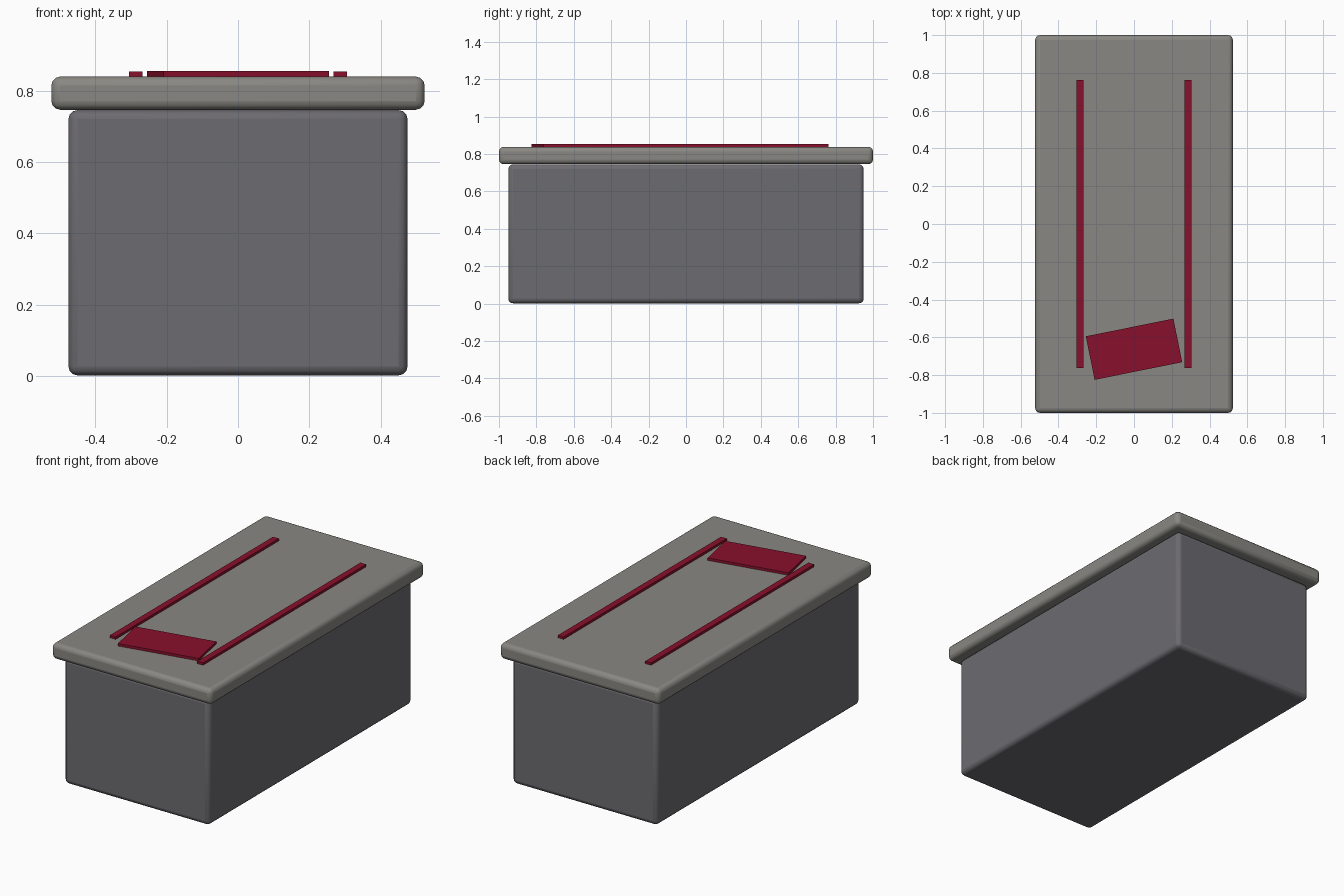
import bpy
from math import radians

if "Cube" in bpy.data.objects:
    bpy.data.objects.remove(bpy.data.objects["Cube"])


def material(name, rgb):
    m = bpy.data.materials.new(name)
    m.diffuse_color = (*rgb, 1)
    m.use_nodes = True
    m.node_tree.nodes["Principled BSDF"].inputs["Base Color"].default_value = m.diffuse_color
    return m


stone_dark = material("dark_stone", (0.15, 0.145, 0.16))
stone_light = material("light_stone", (0.25, 0.245, 0.225))
red = material("red_cloth", (0.25, 0.005, 0.025))


def box(name, size, base, mat, turn=0, bevel=0):
    """Box standing on its base point, optionally turned and with rounded edges."""
    x, y, z = base
    bpy.ops.mesh.primitive_cube_add(size=1, location=(x, y, z + size[2] / 2),
                                    rotation=(0, 0, radians(turn)))
    ob = bpy.context.object
    ob.name = name
    ob.scale = size
    bpy.ops.object.transform_apply(location=False, rotation=False, scale=True)
    ob.data.materials.append(mat)
    if bevel:
        mod = ob.modifiers.new("rounded_edges", 'BEVEL')
        mod.width = bevel
        mod.segments = 3
        bpy.ops.object.shade_smooth_by_angle(angle=radians(35))
    return ob


# Stone block and overhanging slab
box("block", (0.95, 1.9, 0.743), (0, 0, 0.002), stone_dark, bevel=0.025)
box("top_slab", (1.046, 2.0, 0.093), (0, 0, 0.746), stone_light, bevel=0.025)

# Two long strips on the slab
for side, sx in (("left", -1), ("right", 1)):
    box(f"{side}_strip", (0.038, 1.526, 0.014), (sx * 0.286, 0, 0.839), red)

# Skewed plate near the front
box("front_plate", (0.473, 0.235, 0.015), (0, -0.663, 0.839), red, turn=11.4)
